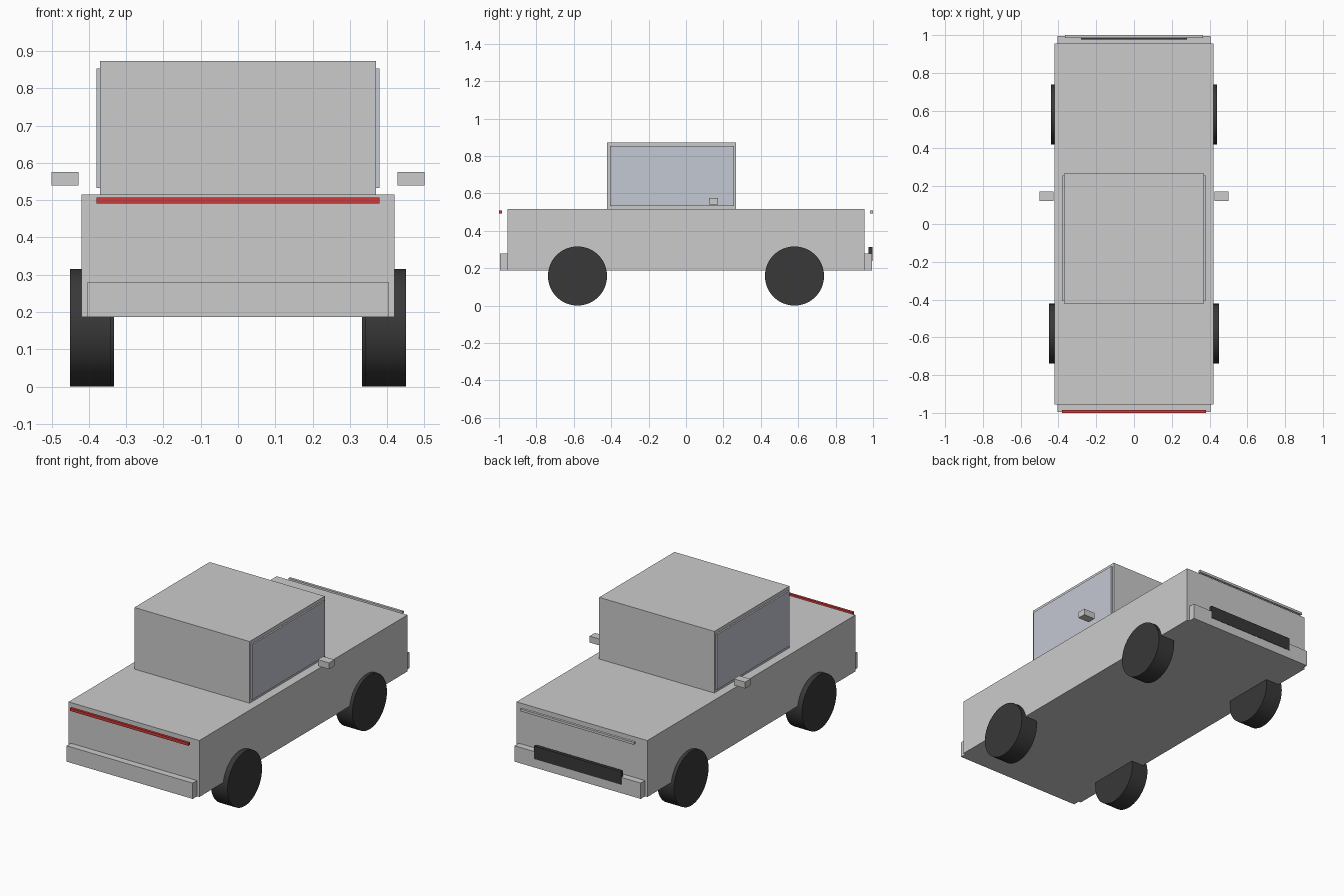
import bpy, math

if "Cube" in bpy.data.objects:
    bpy.data.objects.remove(bpy.data.objects["Cube"])


def material(name, rgb):
    m = bpy.data.materials.new(name)
    m.diffuse_color = (*rgb, 1)
    m.use_nodes = True
    m.node_tree.nodes["Principled BSDF"].inputs["Base Color"].default_value = m.diffuse_color
    return m


red = material("red", (0.65, 0.04, 0.04))
dark = material("dark", (0.04, 0.04, 0.04))
glass = material("glass", (0.55, 0.58, 0.65))


def box(name, x, y, z, mat=None):
    """Box given as (min, max) ranges per axis."""
    bpy.ops.mesh.primitive_cube_add(size=1, location=[(a + b) / 2 for a, b in (x, y, z)])
    o = bpy.context.object
    o.name = name
    o.scale = [b - a for a, b in (x, y, z)]
    bpy.ops.object.transform_apply(location=False, rotation=False, scale=True)
    if mat:
        o.data.materials.append(mat)
    return o


def wheel(name, x, y, width=0.108, r=0.158):
    bpy.ops.mesh.primitive_cylinder_add(vertices=48, radius=r, depth=width,
                                        location=(x, y, r), rotation=(0, math.pi / 2, 0))
    o = bpy.context.object
    o.name = name
    bpy.ops.object.shade_smooth_by_angle(angle=math.radians(30))
    o.data.materials.append(dark)


# Main body and cab
box("body", (-0.42, 0.42), (-0.955, 0.955), (0.187, 0.515))
box("cab", (-0.37, 0.37), (-0.422, 0.268), (0.515, 0.873))

# Bumpers
box("front_bumper", (-0.405, 0.405), (-0.994, -0.95), (0.187, 0.279))
box("rear_bumper", (-0.405, 0.405), (0.95, 0.994), (0.187, 0.279))

# Light bars floating just off each end, and the dark rear plate
box("front_light_bar", (-0.38, 0.38), (-1.0, -0.985), (0.491, 0.507), red)
box("rear_trim_bar", (-0.365, 0.365), (0.985, 1.0), (0.493, 0.507))
box("rear_plate", (-0.28, 0.28), (0.977, 0.996), (0.237, 0.312), dark)

# Mirrored side parts
for side, s in (("left", -1), ("right", 1)):
    box(side + "_window", sorted((s * 0.36, s * 0.379)), (-0.407, 0.256), (0.532, 0.853), glass)
    box(side + "_mirror", sorted((s * 0.427, s * 0.5)), (0.122, 0.171), (0.539, 0.576))
    wheel(side + "_front_wheel", s * 0.396, -0.58)
    wheel(side + "_rear_wheel", s * 0.386, 0.58)
